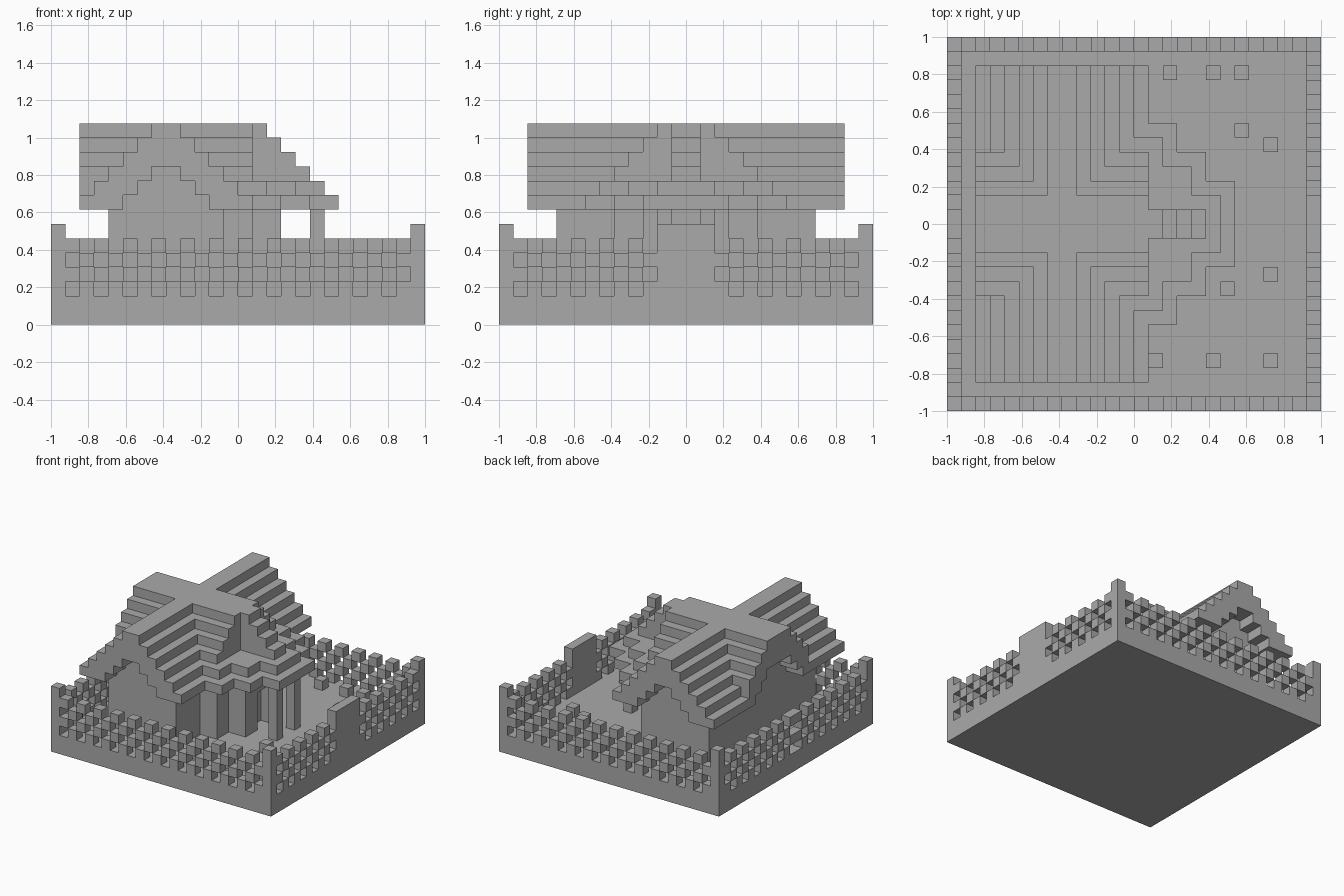
import bpy, bmesh
from mathutils import Vector

if "Cube" in bpy.data.objects:
    bpy.data.objects.remove(bpy.data.objects["Cube"], do_unlink=True)

UNIT = 2 / 26          # one block
EDGE = 13              # half the plot, in blocks
GROUND, EAVES = 2, 8   # block heights
RIDGE_X = -5           # centre line of the main roof

stone = bpy.data.materials.new("plain grey")
stone.use_nodes = True
grey = (0.4, 0.4, 0.4, 1)
stone.diffuse_color = grey
stone.node_tree.nodes["Principled BSDF"].inputs["Base Color"].default_value = grey


def block(x0, x1, y0, y1, z0, z1):
    """All unit cells in a box."""
    return {(x, y, z) for x in range(x0, x1) for y in range(y0, y1) for z in range(z0, z1)}


def build(name, cells):
    """Skin a set of cells with its outer faces only."""
    bm = bmesh.new()
    corners = {}

    def corner(p):
        key = tuple(round(c) for c in p)
        if key not in corners:
            corners[key] = bm.verts.new(Vector(key) * UNIT)
        return corners[key]

    for cell in sorted(cells):
        for axis in range(3):
            u, v = Vector(), Vector()
            u[(axis + 1) % 3] = v[(axis + 2) % 3] = 1
            for side in (0, 1):
                near = list(cell)
                near[axis] += 2 * side - 1
                if tuple(near) in cells:
                    continue
                o = Vector(cell)
                o[axis] += side
                loop = [o, o + u, o + u + v, o + v]
                bm.faces.new([corner(p) for p in (loop if side else loop[::-1])])
    mesh = bpy.data.meshes.new(name)
    bm.to_mesh(mesh)
    bm.free()
    mesh.materials.append(stone)
    ob = bpy.data.objects.new(name, mesh)
    bpy.context.collection.objects.link(ob)


# Plot
build("ground", block(-EDGE, EDGE, -EDGE, EDGE, 0, GROUND))

# Corner posts and gate
for sx, xname in ((-EDGE, "right"), (EDGE - 1, "left")):
    for sy, yname in ((-EDGE, "front"), (EDGE - 1, "back")):
        build(f"corner_post_{yname}_{xname}", block(sx, sx + 1, sy, sy + 1, GROUND, 7))
build("gate", block(EDGE - 1, EDGE, -2, 2, GROUND, 7))

# Chequered fences, four rows of alternating blocks
front, back, west, east = set(), set(), set(), set()
for i in range(1 - EDGE, EDGE - 1):
    mirrored = i if i < 0 else -1 - i
    for z in range(GROUND, 6):
        (front if (i + z) % 2 else back).add((i, -EDGE if (i + z) % 2 else EDGE - 1, z))
        if (mirrored + z) % 2 == 0:
            west.add((-EDGE, i, z))
        elif not -2 <= i < 2:
            east.add((EDGE - 1, i, z))
for name, cells in (("front", front), ("back", back), ("right", west), ("left", east)):
    build(f"fence_{name}", cells)

# House walls stepping in towards the porch, with a recessed doorway
walls = block(-9, -1, -9, 9, GROUND, EAVES)
walls |= block(-1, 1, -5, 5, GROUND, EAVES) | block(1, 3, -3, 3, GROUND, EAVES)
walls -= block(2, 3, -1, 1, GROUND, 6)
build("house_walls", walls)

# Porch pillars
for side, name in ((-2, "front"), (1, "back")):
    build(f"porch_pillar_{name}", block(5, 6, side, side + 1, GROUND, EAVES))

# Stepped roof: main ridge, cross ridge, porch tiers and a central rib
roof = set()
for i in range(6):
    z = EAVES + i
    half, cross = 6 - i, min(7 - i, 5)
    roof |= block(RIDGE_X - half, RIDGE_X + half, -11, 11, z, z + 1)
    roof |= block(-11, 1, -cross, cross, z, z + 1)
    roof |= block(-4, 7 - i, -1, 1, z, z + 1)
    if i < 2:
        for reach, wide in ((3, 7), (5, 5), (7, 3)):
            roof |= block(RIDGE_X, reach - i, i - wide, wide - i, z, z + 1)
    # Hollow arches under the three gable overhangs
    if i < 3:
        h = 3 - i
        for y in (-11, 9):
            roof -= block(RIDGE_X - h, RIDGE_X + h, y, y + 2, z, z + 1)
        roof -= block(-11, -9, -h - 1, h + 1, z, z + 1)
build("roof", roof)

# Small garden plants
plants = [(2, 10), (5, 10), (7, 10), (7, 6), (9, 5),
          (9, -4), (6, -5), (1, -10), (5, -10), (9, -10)]
for n, (x, y) in enumerate(plants):
    build(f"plant_{n + 1}", block(x, x + 1, y, y + 1, GROUND, GROUND + 1))
